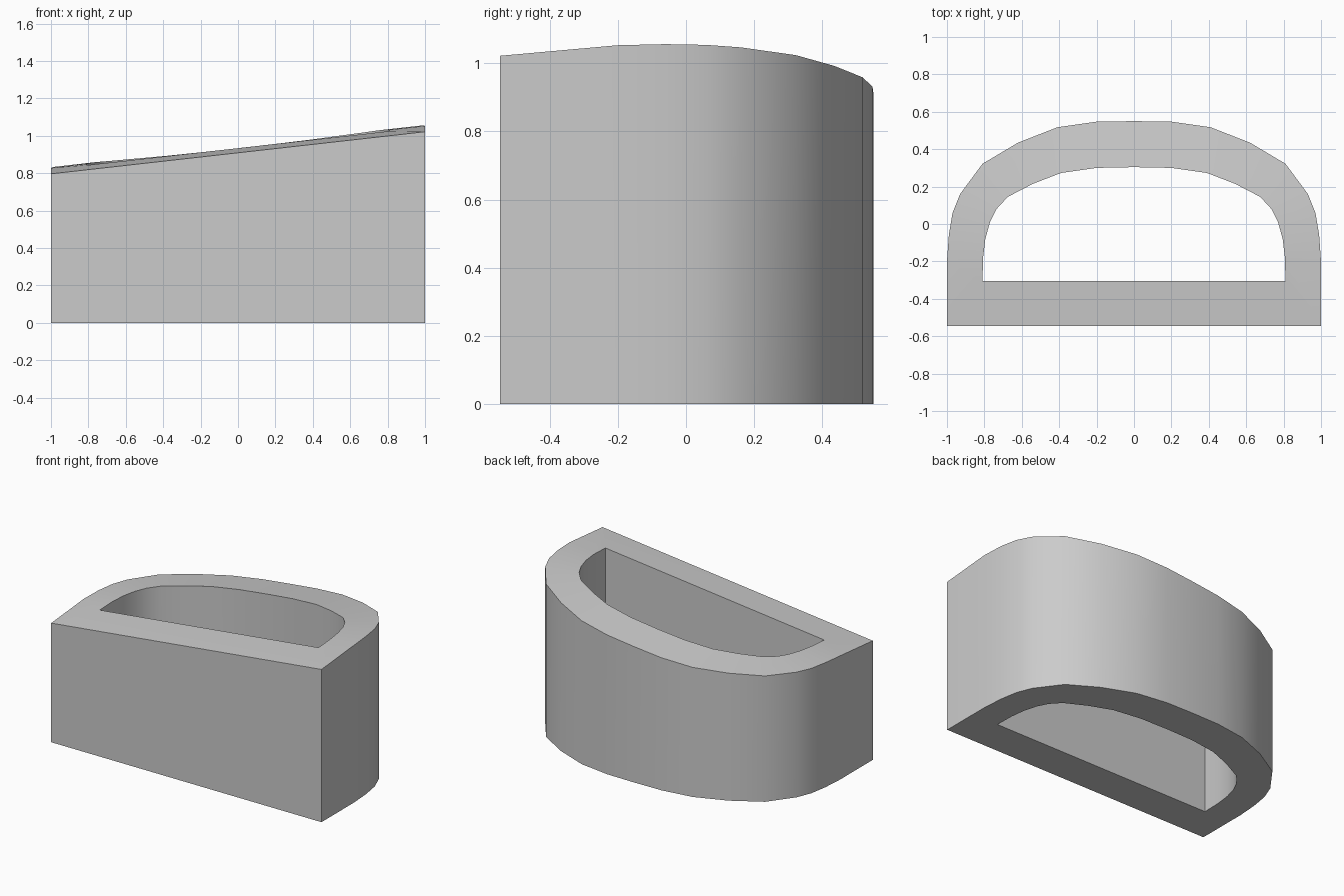
import bpy
import bmesh
import math

cube = bpy.data.objects.get("Cube")
if cube:
    bpy.data.objects.remove(cube, do_unlink=True)

grey = bpy.data.materials.new("plain grey")
grey.use_nodes = True
colour = (0.6, 0.6, 0.6, 1)
grey.diffuse_color = colour
grey.node_tree.nodes["Principled BSDF"].inputs["Base Color"].default_value = colour

# Half outlines of the D shape, from front corner to middle of the back
OUTER = [(1, -.546), (1, -.2), (.99, -.06), (.97, .06), (.93, .16),
         (.81, .322), (.62, .435), (.41, .517), (.2, .547), (0, .55)]
INNER = [(.81, -.305), (.807, -.18), (.795, -.08), (.77, .01), (.735, .08),
         (.675, .145), (.54, .215), (.39, .273), (.2, .3), (0, .304)]


def mirrored(half):
    """Complete a half outline across x = 0."""
    return half + [(-x, y) for x, y in reversed(half[:-1])]


def rim_height(x, y):
    """Top rim slopes sideways and arches gently from front to back."""
    return 0.945 + 0.1125 * x - 0.12 * y * y


bm = bmesh.new()


def ring(outline, height):
    return [bm.verts.new((x, y, height(x, y))) for x, y in outline]


def bridge(a, b):
    """Join two closed rings with quads."""
    n = len(a)
    for i in range(n):
        j = (i + 1) % n
        bm.faces.new((a[i], a[j], b[j], b[i]))


# Outer wall, top rim, inner wall and base form one closed tube
outer, inner = mirrored(OUTER), mirrored(INNER)
rings = [ring(outer, lambda x, y: 0), ring(outer, rim_height),
         ring(inner, rim_height), ring(inner, lambda x, y: 0)]
for k in range(len(rings)):
    bridge(rings[k], rings[(k + 1) % len(rings)])
bmesh.ops.recalc_face_normals(bm, faces=bm.faces)

mesh = bpy.data.meshes.new("sloped_ring")
bm.to_mesh(mesh)
bm.free()
mesh.materials.append(grey)
body = bpy.data.objects.new("sloped_ring", mesh)
bpy.context.collection.objects.link(body)

# Smooth curved walls, crisp rims and corners
bpy.ops.object.select_all(action="DESELECT")
body.select_set(True)
bpy.context.view_layer.objects.active = body
bpy.ops.object.shade_smooth_by_angle(angle=math.radians(35))
